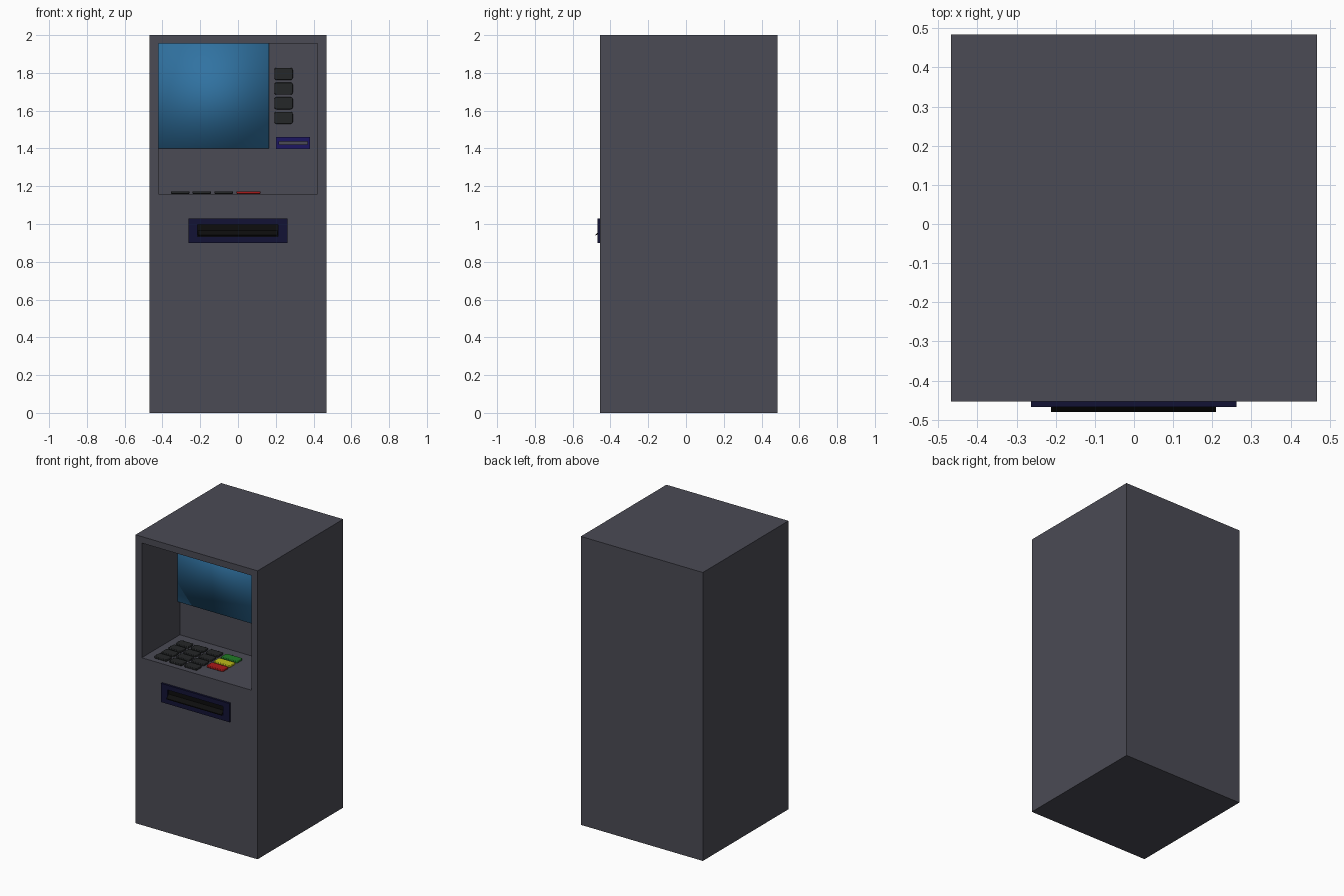
import bpy, bmesh
from math import radians

if "Cube" in bpy.data.objects:
    bpy.data.objects.remove(bpy.data.objects["Cube"])


def material(name, rgb):
    m = bpy.data.materials.new(name)
    m.diffuse_color = (*rgb, 1)
    m.use_nodes = True
    m.node_tree.nodes["Principled BSDF"].inputs["Base Color"].default_value = m.diffuse_color
    return m


CASE = material("case_grey", (0.07, 0.07, 0.09))
GLASS = material("screen_blue", (0.03, 0.17, 0.36))
KEY = material("key_dark", (0.018, 0.02, 0.021))
NAVY = material("navy", (0.006, 0.006, 0.035))
BLUE = material("slot_blue", (0.012, 0.008, 0.12))
BLACK = material("black", (0.004, 0.004, 0.004))
RED = material("red", (0.4, 0.01, 0.01))
YELLOW = material("yellow", (0.5, 0.5, 0.01))
GREEN = material("green", (0.015, 0.2, 0.02))


def box_bmesh(x, y, z):
    bm = bmesh.new()
    bmesh.ops.create_cube(bm, size=1)
    for v in bm.verts:
        v.co = [r[0] if c < 0 else r[1] for c, r in zip(v.co, (x, y, z))]
    return bm


def finish(bm, name, *mats):
    me = bpy.data.meshes.new(name)
    bmesh.ops.recalc_face_normals(bm, faces=bm.faces)
    bm.to_mesh(me)
    bm.free()
    ob = bpy.data.objects.new(name, me)
    bpy.context.collection.objects.link(ob)
    for m in mats:
        me.materials.append(m)
    return ob


def pocket_box(name, x, y, z, hole_x, hole_z, depth, *mats):
    """Box whose front face is sunk inside a rectangular opening."""
    bm = box_bmesh(x, y, z)
    bm.normal_update()
    front = min(bm.faces, key=lambda f: f.normal.y)
    bmesh.ops.inset_individual(bm, faces=[front], thickness=0.005)
    cx, cz = sum(x) / 2, sum(z) / 2
    for v in front.verts:
        v.co.x = hole_x[0] if v.co.x < cx else hole_x[1]
        v.co.z = hole_z[0] if v.co.z < cz else hole_z[1]
    floor = bmesh.ops.extrude_discrete_faces(bm, faces=[front])["faces"][0]
    for v in floor.verts:
        v.co.y += depth
    floor.material_index = len(mats) - 1
    return finish(bm, name, *mats)


def key(name, x, y, z, axis, mat):
    """Rounded key; axis is the direction it is pressed along."""
    bm = box_bmesh(x, y, z)
    edges = [e for e in bm.edges
             if abs((e.verts[0].co - e.verts[1].co).normalized()[axis]) > 0.9]
    bmesh.ops.bevel(bm, geom=edges, offset=0.011, segments=3, profile=0.5,
                    affect='EDGES')
    ob = finish(bm, name, mat)
    mod = ob.modifiers.new("soft_rim", 'BEVEL')
    mod.width, mod.segments = 0.003, 2
    mod.limit_method, mod.angle_limit = 'ANGLE', radians(50)
    bpy.ops.object.select_all(action='DESELECT')
    ob.select_set(True)
    bpy.context.view_layer.objects.active = ob
    bpy.ops.object.shade_smooth_by_angle(angle=radians(40))
    return ob


FRONT, WALL, SHELF = -0.454, -0.037, 1.16

# Cabinet with the deep recess
pocket_box("cabinet", (-0.468, 0.468), (FRONT, 0.484), (0, 2),
           (-0.42, 0.42), (SHELF, 1.955), WALL - FRONT, CASE)

# Screen, softly shaded
screen = finish(box_bmesh((-0.42, 0.165), (-0.064, WALL), (1.40, 1.955)),
                "screen", GLASS)
for p in screen.data.polygons:
    p.use_smooth = True

# Column of side buttons beside the screen
for i in range(4):
    z = 1.53 + 0.0775 * i
    key(f"side_button_{i + 1}", (0.192, 0.29), (WALL - 0.014, WALL),
        (z, z + 0.064), 1, KEY)

# Card slot
pocket_box("card_slot", (0.202, 0.382), (WALL - 0.014, WALL), (1.396, 1.46),
           (0.216, 0.368), (1.42, 1.437), 0.0135, BLUE, CASE)

# Keypad: three columns of four dark keys, then three wide coloured keys
for row in range(4):
    y = FRONT + 0.07 + 0.078 * row
    ys, zs = (y - 0.032, y + 0.032), (SHELF, SHELF + 0.013)
    for col in range(3):
        x = -0.355 + 0.115 * col
        key(f"keypad_key_{row + 1}_{col + 1}", (x, x + 0.098), ys, zs, 2, KEY)
    if row:
        label, mat = (("cancel", RED), ("correct", YELLOW),
                      ("confirm", GREEN))[row - 1]
        key(f"{label}_key", (-0.007, 0.12), ys, zs, 2, mat)

# Cash outlet frame with a dark opening
pocket_box("cash_outlet", (-0.263, 0.262), (-0.468, FRONT), (0.90, 1.03),
           (-0.214, 0.212), (0.935, 0.997), 0.012, NAVY, BLACK)

# Sloping lip in the outlet
bm = bmesh.new()
profile = [(-0.457, 0.965), (-0.480, 0.943), (-0.480, 0.937), (-0.457, 0.955)]
face = bm.faces.new([bm.verts.new((-0.212, y, z)) for y, z in profile])
ext = bmesh.ops.extrude_face_region(bm, geom=[face])["geom"]
bmesh.ops.translate(bm, vec=(0.422, 0, 0),
                    verts=[g for g in ext if isinstance(g, bmesh.types.BMVert)])
finish(bm, "cash_lip", BLACK)
